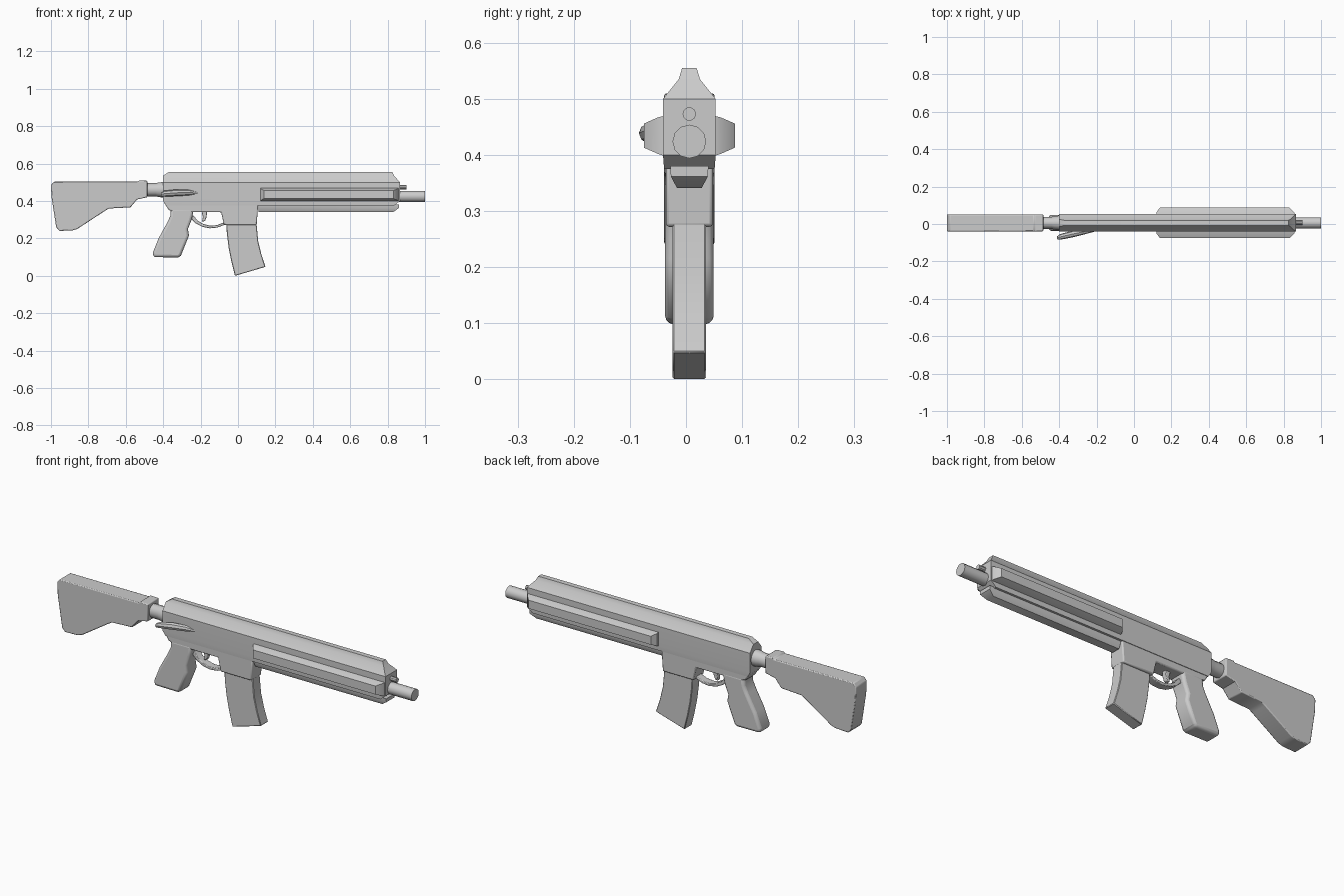
import bpy, bmesh, math
from mathutils import Vector

if "Cube" in bpy.data.objects:
    bpy.data.objects.remove(bpy.data.objects["Cube"])

CY = 0.006   # centre plane of the model


def finish(name, bm, bevel=0.0, segments=2, angle=35):
    bmesh.ops.recalc_face_normals(bm, faces=bm.faces)
    me = bpy.data.meshes.new(name)
    bm.to_mesh(me)
    bm.free()
    ob = bpy.data.objects.new(name, me)
    bpy.context.collection.objects.link(ob)
    if bevel:
        mod = ob.modifiers.new("edge_round", 'BEVEL')
        mod.width = bevel
        mod.segments = segments
        mod.limit_method = 'ANGLE'
        mod.angle_limit = math.radians(40)
    bpy.ops.object.select_all(action='DESELECT')
    bpy.context.view_layer.objects.active = ob
    ob.select_set(True)
    bpy.ops.object.shade_smooth_by_angle(angle=math.radians(angle))
    return ob


def plate(name, profile, half, bevel=0.0, segments=2):
    """Side profile (x, z) given thickness in y."""
    bm = bmesh.new()
    face = bm.faces.new([bm.verts.new((x, CY - half, z)) for x, z in profile])
    out = bmesh.ops.extrude_face_region(bm, geom=[face])
    verts = [v for v in out["geom"] if isinstance(v, bmesh.types.BMVert)]
    bmesh.ops.translate(bm, vec=(0, 2 * half, 0), verts=verts)
    return finish(name, bm, bevel, segments)


def bar(name, half_profile):
    """Long symmetric bar: points (half width, z, rear x, front x), bottom to top."""
    bm = bmesh.new()
    rows = [[bm.verts.new((x, CY + s * y, z)) for s, x in ((-1, x0), (-1, x1), (1, x1), (1, x0))]
            for y, z, x0, x1 in half_profile]
    for a, b in zip(rows, rows[1:]):
        for k in range(4):
            j = (k + 1) % 4
            bm.faces.new((a[k], a[j], b[j], b[k]))
    bm.faces.new(rows[0])
    bm.faces.new(rows[-1])
    return finish(name, bm)


def tube(name, rings, n=12):
    """Elliptical rings (x, y, z, ry, rz) joined along x."""
    bm = bmesh.new()
    loops = []
    for x, y, z, ry, rz in rings:
        loops.append([bm.verts.new((x, y + ry * math.cos(2 * math.pi * k / n),
                                    z + rz * math.sin(2 * math.pi * k / n))) for k in range(n)])
    for a, b in zip(loops, loops[1:]):
        for k in range(n):
            j = (k + 1) % n
            bm.faces.new((a[k], a[j], b[j], b[k]))
    bm.faces.new(loops[0])
    bm.faces.new(loops[-1])
    return finish(name, bm)


# Upper body with the raised top rib
bar("upper_body", [
    (0.045, 0.375, -0.385, 0.835), (0.047, 0.40, -0.40, 0.865), (0.047, 0.50, -0.40, 0.865),
    (0.019, 0.535, -0.40, 0.835), (0.013, 0.555, -0.37, 0.825)])

# Lower body with magazine well
plate("lower_body", [
    (-0.395, 0.39), (-0.37, 0.352), (-0.34, 0.34), (-0.09, 0.34), (-0.075, 0.272),
    (0.10, 0.272), (0.108, 0.39)], 0.042, 0.006)

# Rails: one below, one on each side
bar("lower_rail", [(0.022, 0.341, 0.11, 0.83), (0.033, 0.362, 0.11, 0.86),
                   (0.034, 0.38, 0.11, 0.86)])
for side, label in ((-1, "near"), (1, "far")):
    bm = bmesh.new()
    loops = []
    for y, x0, x1, z0, z1 in ((0.044, 0.12, 0.86, 0.398, 0.47), (0.056, 0.12, 0.857, 0.402, 0.467),
                              (0.081, 0.138, 0.832, 0.413, 0.456)):
        loops.append([bm.verts.new((x, CY + side * y, z))
                      for x, z in ((x0, z0), (x1, z0), (x1, z1), (x0, z1))])
    for a, b in zip(loops, loops[1:]):
        for k in range(4):
            j = (k + 1) % 4
            bm.faces.new((a[k], a[j], b[j], b[k]))
    bm.faces.new(loops[0])
    bm.faces.new(loops[-1])
    finish("side_rail_" + label, bm)

# Front tubes
tube("front_tube", [(0.84, CY, 0.424, 0.03, 0.03), (1.0, CY, 0.424, 0.03, 0.03)])
tube("small_front_tube", [(0.84, CY, 0.473, 0.012, 0.012), (0.90, CY, 0.473, 0.012, 0.012)], 10)

# Side lever at the rear
tube("side_lever", [
    (-0.413, -0.074, 0.434, 0.007, 0.010), (-0.395, -0.069, 0.439, 0.015, 0.016),
    (-0.33, -0.054, 0.444, 0.018, 0.018), (-0.26, -0.040, 0.445, 0.014, 0.015),
    (-0.215, -0.034, 0.443, 0.008, 0.006)], 8)

# Stock and its connecting tube
tube("stock_tube", [(-0.56, CY, 0.46, 0.032, 0.035), (-0.44, CY, 0.46, 0.032, 0.035),
                    (-0.425, CY, 0.46, 0.036, 0.039), (-0.39, CY, 0.46, 0.04, 0.042)])
plate("stock", [
    (-1.0, 0.485), (-0.985, 0.503), (-0.535, 0.503), (-0.53, 0.51), (-0.485, 0.508),
    (-0.485, 0.42), (-0.54, 0.408), (-0.575, 0.366), (-0.69, 0.36), (-0.71, 0.348),
    (-0.86, 0.25), (-0.885, 0.243), (-0.955, 0.24), (-0.972, 0.26), (-0.997, 0.42)], 0.045, 0.012)

# Grip
plate("grip", [
    (-0.36, 0.36), (-0.362, 0.32), (-0.378, 0.285), (-0.425, 0.20), (-0.455, 0.125),
    (-0.453, 0.10), (-0.315, 0.098), (-0.305, 0.108), (-0.262, 0.215), (-0.268, 0.25),
    (-0.248, 0.30), (-0.235, 0.36)], 0.043, 0.014, 3)

# Trigger and its guard band
plate("trigger", [(-0.195, 0.345), (-0.188, 0.315), (-0.192, 0.29), (-0.176, 0.293),
                  (-0.168, 0.315), (-0.165, 0.345)], 0.012, 0.003)
path = [(-0.25, 0.305), (-0.225, 0.28), (-0.19, 0.262), (-0.15, 0.254), (-0.11, 0.258), (-0.065, 0.275)]
inner = [(-0.24, 0.325), (-0.215, 0.294), (-0.185, 0.277), (-0.15, 0.268), (-0.112, 0.271), (-0.065, 0.29)]
plate("trigger_guard", path + inner[::-1], 0.02, 0.003)

# Curved magazine
plate("magazine", [
    (-0.062, 0.29), (-0.06, 0.23), (-0.05, 0.15), (-0.035, 0.075), (-0.016, 0.0),
    (0.147, 0.048), (0.125, 0.115), (0.108, 0.185), (0.098, 0.29)], 0.030, 0.003, 1)
